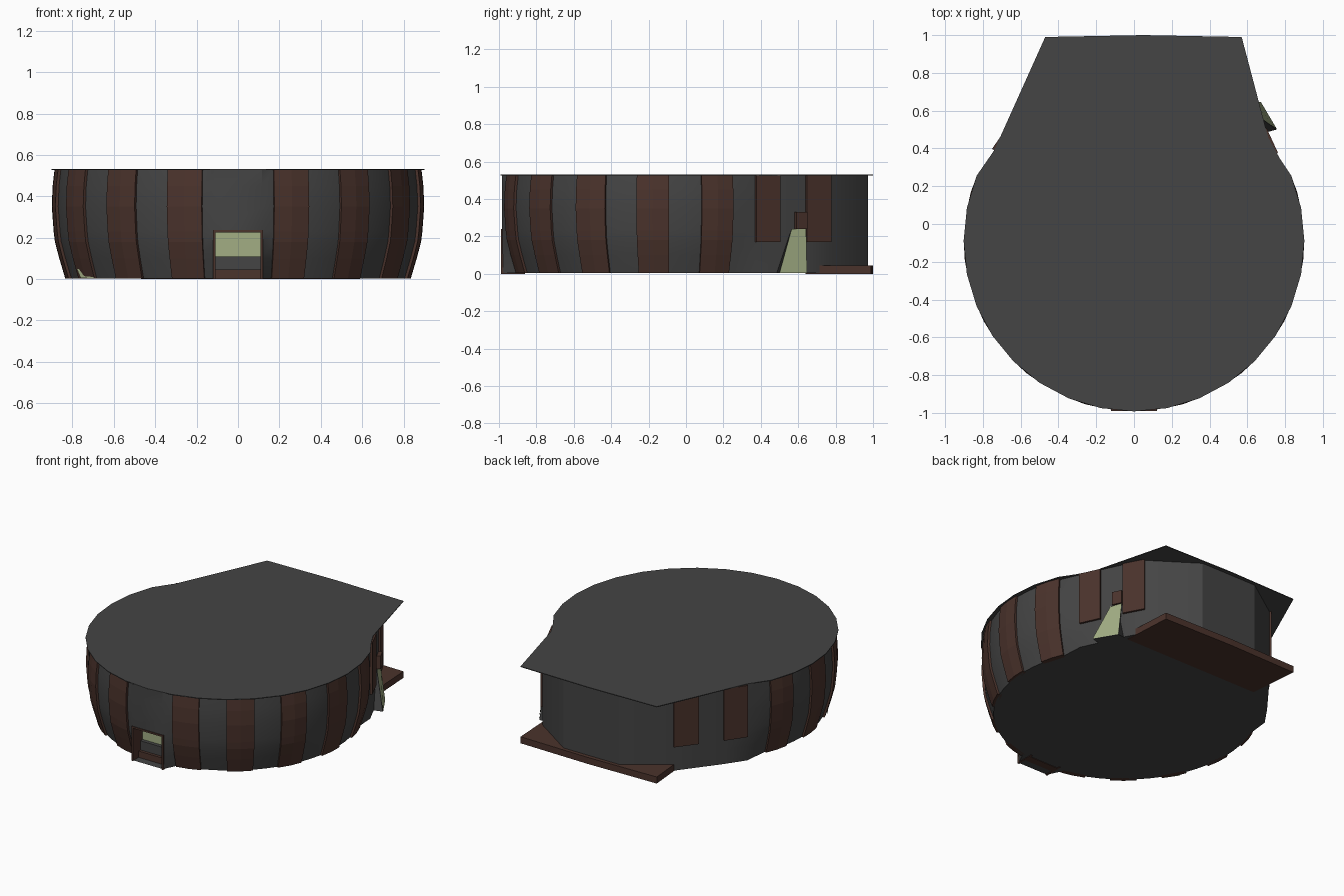
import bpy, bmesh, math
from mathutils import Vector

if "Cube" in bpy.data.objects:
    bpy.data.objects.remove(bpy.data.objects["Cube"])

CY = -0.09                       # centre of the round part
LEVELS = [0.003, 0.10, 0.18, 0.23, 0.35, 0.45, 0.528]
RADII = [0.835, 0.864, 0.885, 0.891, 0.900, 0.896, 0.887]


def material(name, rgb):
    m = bpy.data.materials.new(name)
    m.diffuse_color = (*rgb, 1)
    m.use_nodes = True
    m.node_tree.nodes["Principled BSDF"].inputs["Base Color"].default_value = m.diffuse_color
    return m


GREY = material("charcoal grey", (0.058, 0.058, 0.058))
BROWN = material("dark brown", (0.070, 0.033, 0.025))
GREEN = material("pale green", (0.36, 0.42, 0.23))


def make(name, verts, faces, mat, smooth=False):
    me = bpy.data.meshes.new(name)
    me.from_pydata([tuple(v) for v in verts], [], faces)
    me.materials.append(mat)
    ob = bpy.data.objects.new(name, me)
    bpy.context.collection.objects.link(ob)
    if smooth:
        bpy.ops.object.select_all(action='DESELECT')
        ob.select_set(True)
        bpy.context.view_layer.objects.active = ob
        bpy.ops.object.shade_smooth_by_angle(angle=math.radians(30))
    return ob


def prism(name, outline, z0, z1, mat):
    """Extrude a counter-clockwise plan outline from z0 to z1."""
    n = len(outline)
    verts = [(x, y, z) for z in (z0, z1) for x, y in outline]
    faces = [tuple(range(n - 1, -1, -1)), tuple(range(n, 2 * n))]
    faces += [(i, (i + 1) % n, (i + 1) % n + n, i + n) for i in range(n)]
    return make(name, verts, faces, mat)


def box(name, x0, x1, y0, y1, z0, z1, mat):
    return prism(name, [(x0, y0), (x1, y0), (x1, y1), (x0, y1)], z0, z1, mat)


def ring(deg, r):
    a = math.radians(deg)
    return r * math.sin(a), CY - r * math.cos(a)


# Wall: bulging round part, straight back part, vertical door part
STEP = 5.625
right_side = [(.75, .37), (.69, .50), (.625, .64), (.555, .77)]
left_side = [(-.45, .78), (-.55, .65), (-.65, .52), (-.74, .39)]
back = [(.255, .972), (-.17, .972)]
fixed = right_side + back + left_side
columns = [[(-.115, -.985, z) for z in LEVELS], [(.115, -.985, z) for z in LEVELS]]


def round_column(deg, off):
    return [(*ring(deg, r + off), z) for r, z in zip(RADII, LEVELS)]


columns += [round_column(STEP * k, -.014) for k in range(2, 21)]
columns += [[(x, y, z) for z in LEVELS] for x, y in fixed]
columns += [round_column(-STEP * k, -.014) for k in range(20, 1, -1)]
n, L = len(columns), len(LEVELS)
faces = []
for i in range(n):
    j = (i + 1) % n
    for k in range(L - 1):
        if i == 0 and LEVELS[k] < 0.22:      # door opening
            continue
        faces.append((i * L + k, j * L + k, j * L + k + 1, i * L + k + 1))
faces.append(tuple(i * L for i in range(n - 1, -1, -1)))   # underside
make("wall", [v for c in columns for v in c], faces, GREY, True)


# Curved wall battens
def batten(name, a0, a1):
    cols = [round_column(a0, -.03), round_column(a0, 0),
            round_column((a0 + a1) / 2, .002), round_column(a1, 0), round_column(a1, -.03)]
    fs = [(i * L + k, (i + 1) * L + k, (i + 1) * L + k + 1, i * L + k + 1)
          for i in range(4) for k in range(L - 1)]
    fs.append(tuple(i * L for i in range(4, -1, -1)))
    fs.append(tuple(i * L + L - 1 for i in range(5)))
    make(name, [v for c in cols for v in c], fs, BROWN)


for k in range(5):
    a = 11.25 + 22.5 * k
    batten(f"batten_right_{k}", a, a + 11.25)
    batten(f"batten_left_{k}", -a - 11.25, -a)


# Short flat panels on the straight back sides
def panel(name, p, q, z0, z1, out=.014):
    p, q = Vector(p), Vector(q)
    d = (q - p).normalized()
    nrm = Vector((d.y, -d.x))
    prism(name, [p + nrm * out, q + nrm * out, q - nrm * .01, p - nrm * .01], z0, z1, BROWN)


panel("panel_right_front", right_side[0], right_side[1], .17, .526)
panel("panel_right_back", right_side[2], right_side[3], .17, .526)
panel("panel_left_back", left_side[0], left_side[1], .17, .526)
panel("panel_left_front", left_side[2], left_side[3], .17, .526)

# Roof slab with overhanging back
roof = [ring(STEP * k * 2, .902) for k in range(0, 11)]
roof += [(.77, .35), (.71, .46), (.57, .99), (.05, 1.0), (-.47, .99), (-.74, .39)]
roof += [ring(-STEP * k * 2, .902) for k in range(10, 0, -1)]
prism("roof", roof, .526, .531, GREY)

# Back deck
prism("back_deck", [(-.44, .64), (.59, .64), (.57, .99), (.05, 1.0), (-.47, .99)], 0, .045, BROWN)

# Front door: frame, recessed green door, step and sill
for s in (-1, 1):
    x = sorted((s * .108, s * .121))
    box("door_jamb", x[0], x[1], -.99, -.86, 0, .235, BROWN)
box("door_lintel", -.121, .121, -.99, -.86, .226, .238, BROWN)
box("door_panel", -.108, .108, -.885, -.878, .10, .226, GREEN)
box("door_step", -.108, .108, -.91, -.878, .045, .11, GREY)
box("door_sill", -.108, .108, -.93, -.878, 0, .047, BROWN)

# Side door: flared grey wedge with green face and brown block above
make("side_flare",
     [(.68, .48, .003), (.755, .50, .003), (.668, .645, .003), (.60, .64, .003),
      (.665, .565, .24), (.637, .64, .24), (.60, .60, .24)],
     [(0, 1, 4, 6), (1, 2, 5, 4), (2, 3, 6, 5), (4, 5, 6), (3, 2, 1, 0)], GREY)
make("side_door",
     [(.758, .50, .004), (.671, .647, .004), (.640, .642, .24), (.668, .565, .24)],
     [(0, 1, 2, 3)], GREEN)
panel("side_door_block", (.653, .58), (.625, .64), .24, .33, .025)

# Small green patch low on the front left
a = [ring(d, r) for d, r in ((-64, .846), (-56, .838), (-66, .853))]
make("corner_patch",
     [(a[0][0], a[0][1], .004), (a[1][0], a[1][1], .004), (-.725, -.50, .04), (a[2][0], a[2][1], .05)],
     [(0, 1, 2, 3)], GREEN)
